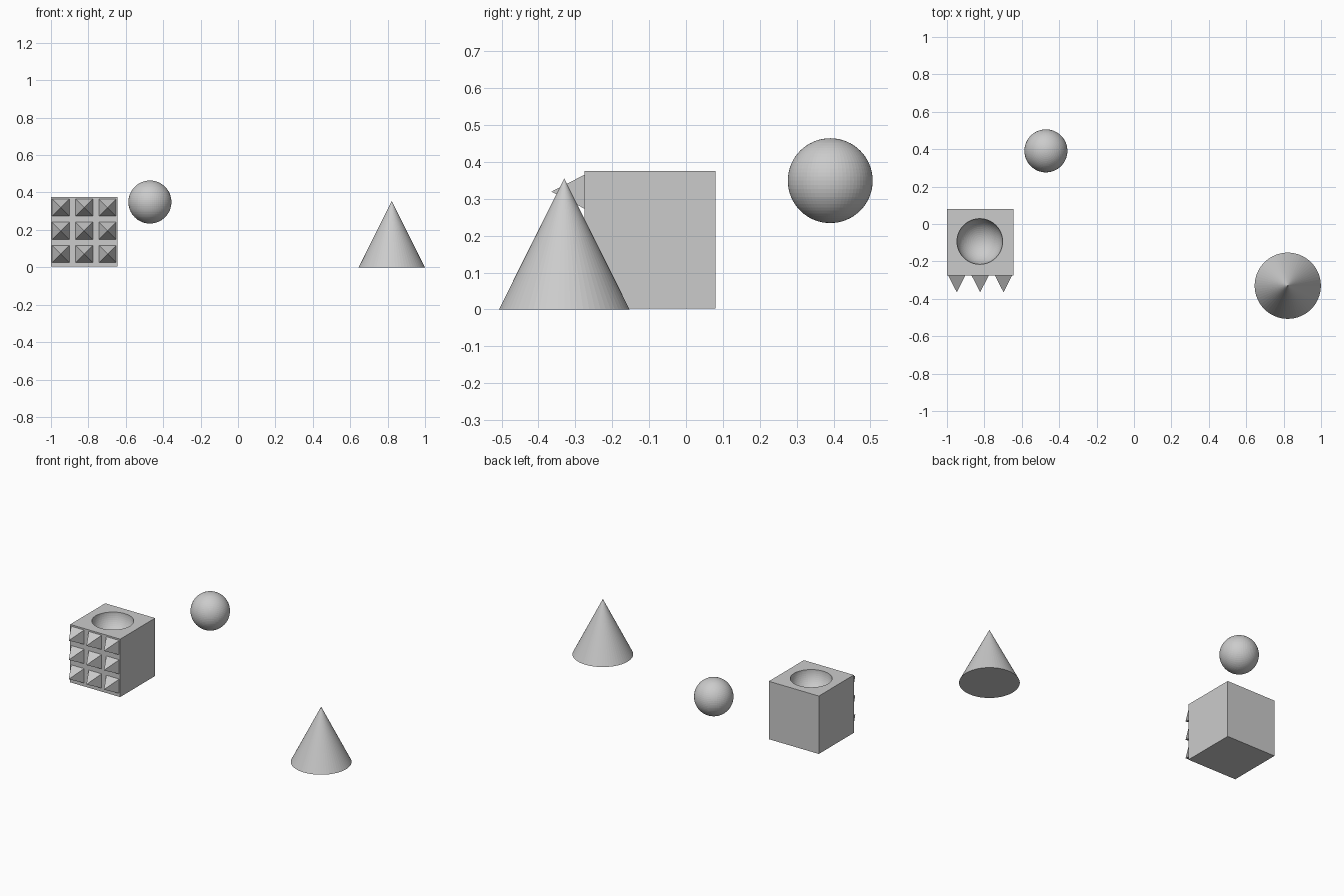
import bpy
import math

if "Cube" in bpy.data.objects:
    bpy.data.objects.remove(bpy.data.objects["Cube"])


def sphere(name, r, loc):
    bpy.ops.mesh.primitive_uv_sphere_add(segments=64, ring_count=32, radius=r, location=loc)
    ob = bpy.context.object
    ob.name = name
    return ob


def cone(name, sides, r, h, loc, rot=(0, 0, 0)):
    bpy.ops.mesh.primitive_cone_add(vertices=sides, radius1=r, radius2=0, depth=h,
                                    location=loc, rotation=rot)
    ob = bpy.context.object
    ob.name = name
    return ob


# Block with a round bowl scooped out of its top
CX, CY, FRONT, TOP = -0.8225, -0.0975, -0.275, 0.375
bpy.ops.mesh.primitive_cube_add(size=1, location=(CX, CY, 0.189))
block = bpy.context.object
block.name = "block"
block.scale = (0.355, 0.355, 0.372)
bpy.ops.object.transform_apply(location=False, rotation=False, scale=True)

cutter = sphere("bowl_cutter", 0.122, (CX - 0.002, CY + 0.004, TOP))
cutter.hide_render = True
cutter.hide_viewport = True
bowl = block.modifiers.new("bowl", 'BOOLEAN')
bowl.operation = 'DIFFERENCE'
bowl.solver = 'EXACT'
bowl.object = cutter

# Three by three grid of square pyramids on the front of the block
HALF, LENGTH = 0.046, 0.09
for row in range(3):
    for col in range(3):
        x = CX + (col - 1) * 0.125
        z = 0.195 + (row - 1) * 0.124
        spike = cone(f"spike_{row}_{col}", 4, HALF * math.sqrt(2), LENGTH, (0, 0, 0))
        # square the base to the axes, then point the tip forward
        spike.rotation_euler = (0, 0, math.radians(45))
        bpy.ops.object.transform_apply(location=False, rotation=True, scale=False)
        spike.rotation_euler = (math.radians(90), 0, 0)
        spike.location = (x, FRONT - LENGTH / 2, z)

# Free-standing cone and floating ball
cone("cone", 64, 0.177, 0.355, (0.822, -0.33, 0.1775))
sphere("ball", 0.115, (-0.471, 0.391, 0.349))
